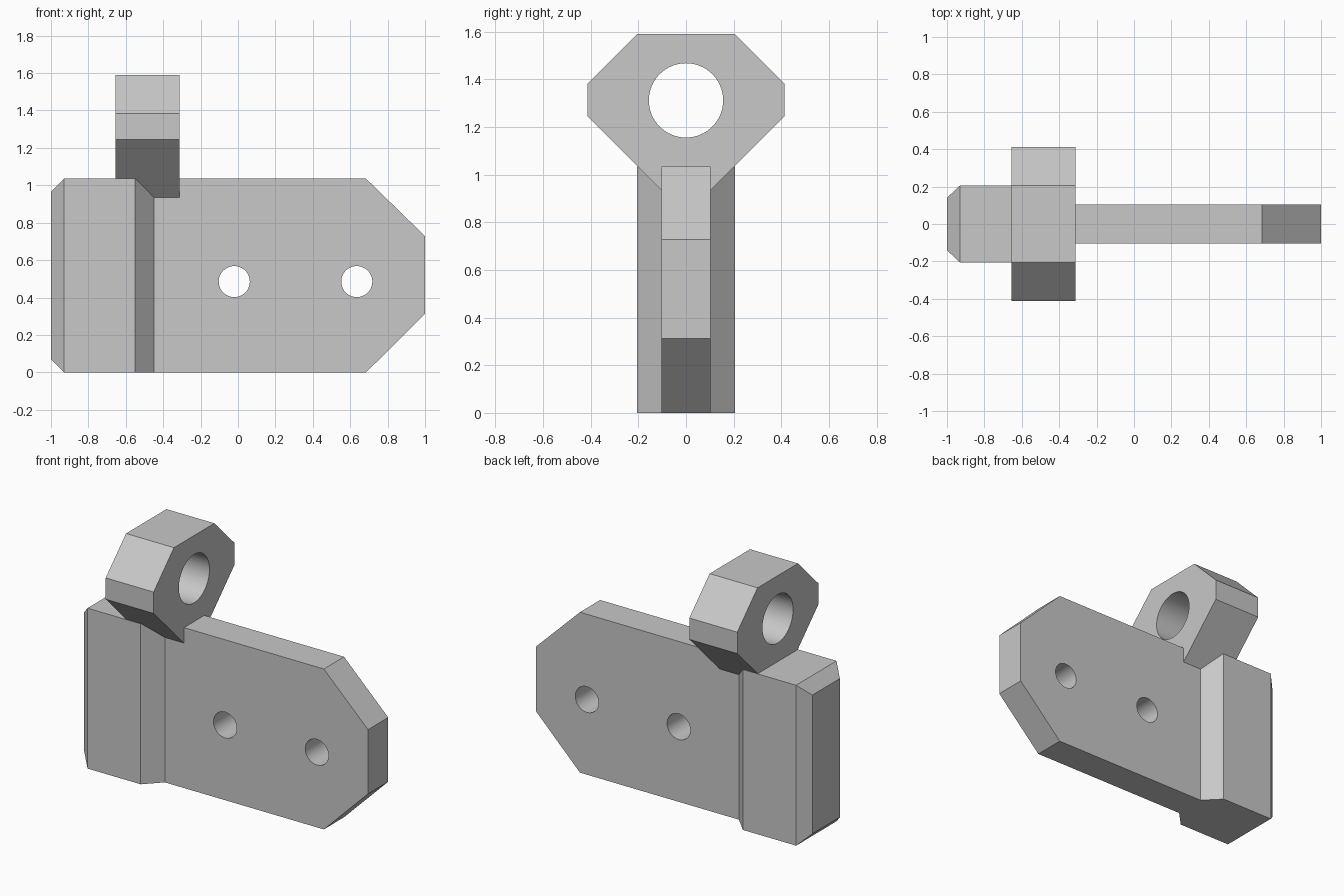
import bpy
import math
from mathutils import Matrix, Vector

cube = bpy.data.objects.get("Cube")
if cube:
    bpy.data.objects.remove(cube, do_unlink=True)

import bmesh

# Single plain grey
grey = bpy.data.materials.new("light_grey")
grey.use_nodes = True
colour = (0.58, 0.58, 0.58, 1)
grey.diffuse_color = colour
grey.node_tree.nodes["Principled BSDF"].inputs["Base Color"].default_value = colour


def prism(name, outline, to_3d, depth):
    """Extrude a 2D outline along depth; to_3d maps (u, v) to a start point."""
    bm = bmesh.new()
    face = bm.faces.new([bm.verts.new(to_3d(u, v)) for u, v in outline])
    new = bmesh.ops.extrude_face_region(bm, geom=[face])["geom"]
    bmesh.ops.translate(bm, vec=Vector(depth),
                        verts=[g for g in new if isinstance(g, bmesh.types.BMVert)])
    bmesh.ops.recalc_face_normals(bm, faces=bm.faces)
    mesh = bpy.data.meshes.new(name)
    bm.to_mesh(mesh)
    bm.free()
    mesh.materials.append(grey)
    obj = bpy.data.objects.new(name, mesh)
    bpy.context.collection.objects.link(obj)
    return obj


def circle(u, v, radius, sides=64):
    return [(u + radius * math.cos(2 * math.pi * i / sides),
             v + radius * math.sin(2 * math.pi * i / sides)) for i in range(sides)]


def mirrored(half):
    """Complete an outline that is symmetric about u = 0."""
    return half + [(-u, v) for u, v in reversed(half)]


def combine(target, other, operation):
    bpy.ops.object.select_all(action="DESELECT")
    bpy.context.view_layer.objects.active = target
    target.select_set(True)
    mod = target.modifiers.new(operation, "BOOLEAN")
    mod.operation, mod.object, mod.solver = operation, other, "EXACT"
    bpy.ops.object.modifier_apply(modifier=mod.name)
    bpy.data.objects.remove(other, do_unlink=True)


HEIGHT = 1.035
THICK, THIN = 0.206, 0.103     # half thickness of the block and of the plate

# Hinge plate: plan outline with the thick, bevelled knuckle block
plan = mirrored([(THIN, 1), (THIN, -0.45), (THICK, -0.55), (THICK, -0.93), (0.14, -1)])
plate = prism("hinge_plate", plan, lambda u, v: (v, u, 0), (0, 0, HEIGHT))

# Trim to the side outline with its clipped corners
mid = HEIGHT / 2
side = [(-1, 0.07), (-0.93, 0), (0.685, 0), (1, 0.313),
        (1, HEIGHT - 0.307), (0.685, HEIGHT), (-0.93, HEIGHT), (-1, HEIGHT - 0.07)]
trim = prism("side_trim", side, lambda u, v: (u, -0.5, v), (0, 1, 0))
combine(plate, trim, "INTERSECT")

# Screw holes
for x in (-0.02, 0.635):
    drill = prism("screw_drill", circle(x, 0.485, 0.083),
                  lambda u, v: (u, -0.5, v), (0, 1, 0))
    combine(plate, drill, "DIFFERENCE")

# Eyelet: clipped octagon with a round bore, sunk into the top of the plate
octagon = mirrored([(THIN, 0.935), (0.413, 1.245), (0.413, 1.383), (0.206, 1.59)])
eyelet = prism("eyelet", octagon, lambda u, v: (-0.655, u, v), (0.342, 0, 0))
bore = prism("eyelet_bore", circle(0, 1.312, 0.156),
             lambda u, v: (-1, u, v), (1, 0, 0))
combine(eyelet, bore, "DIFFERENCE")
combine(plate, eyelet, "UNION")

bpy.ops.object.shade_smooth_by_angle(angle=math.radians(30))
